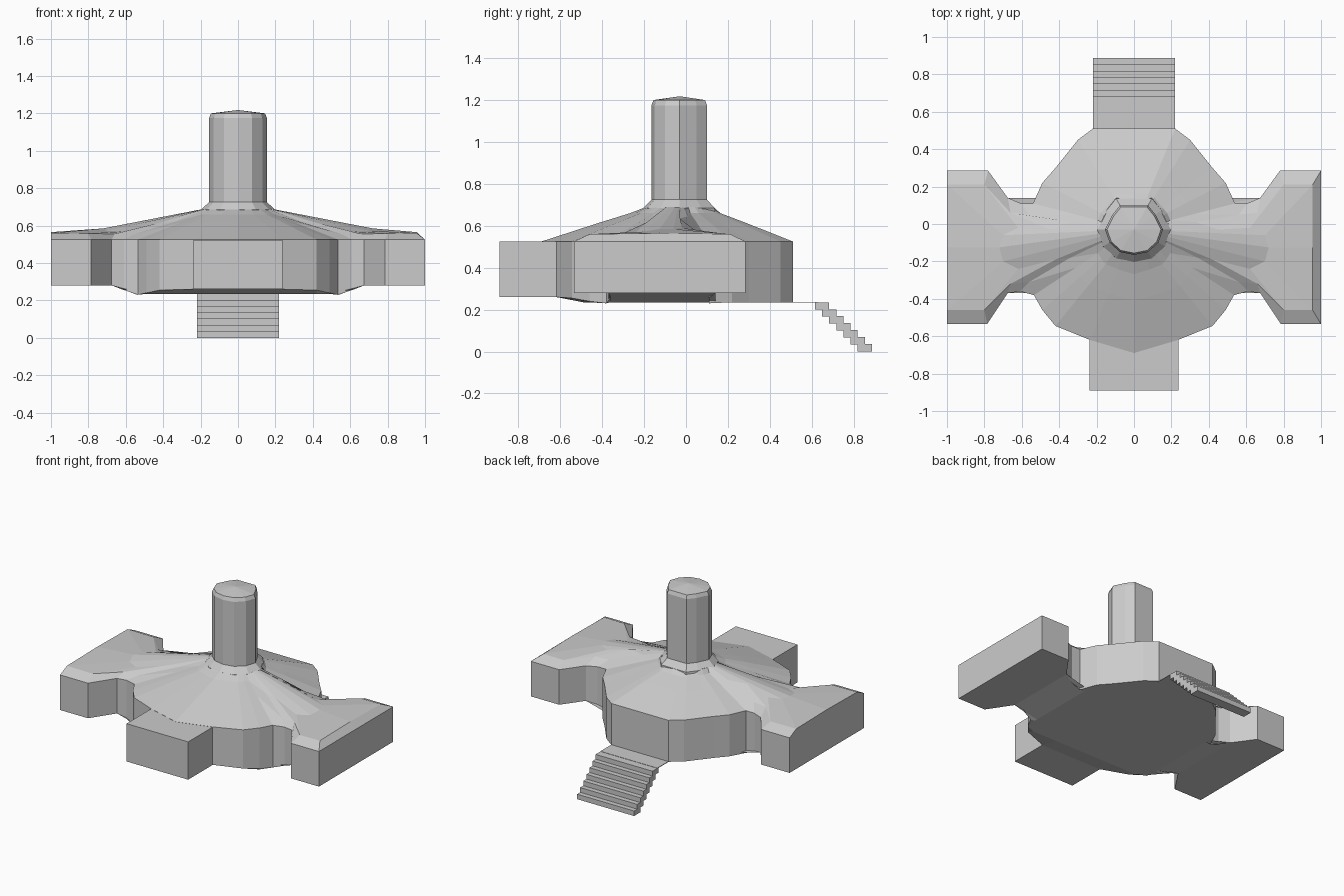
import bpy, bmesh
from math import hypot
from mathutils import Vector

if "Cube" in bpy.data.objects:
    bpy.data.objects.remove(bpy.data.objects["Cube"])

CY = -0.03  # centre of the roof cone in y


def make_object(name, bm):
    bmesh.ops.remove_doubles(bm, verts=bm.verts, dist=0.0005)
    bmesh.ops.recalc_face_normals(bm, faces=bm.faces)
    me = bpy.data.meshes.new(name)
    bm.to_mesh(me)
    bm.free()
    ob = bpy.data.objects.new(name, me)
    bpy.context.collection.objects.link(ob)
    return ob


def loft(name, rings, apex=None):
    """Skin equal-length closed rings; cap the first, cap or fan the last."""
    bm = bmesh.new()
    vr = [[bm.verts.new(p) for p in r] for r in rings]
    n = len(vr[0])
    for a, b in zip(vr, vr[1:]):
        for i in range(n):
            j = (i + 1) % n
            bm.faces.new((a[i], a[j], b[j], b[i]))
    bm.faces.new(vr[0])
    if apex:
        c = bm.verts.new(apex)
        for i in range(n):
            bm.faces.new((vr[-1][i], vr[-1][(i + 1) % n], c))
    else:
        bm.faces.new(vr[-1])
    return make_object(name, bm)


def box(name, lo, hi):
    bm = bmesh.new()
    bmesh.ops.create_cube(bm, size=1)
    lo, hi = Vector(lo), Vector(hi)
    for v in bm.verts:
        v.co = (lo + hi) / 2 + v.co * (hi - lo)
    return make_object(name, bm)


def mirror(ring):
    return ring + [(-p[0], *p[1:]) for p in reversed(ring) if p[0] > 1e-6]


# Body: half outline from back to front as (x, y, underside z)
outline = [(0, .51, .235), (.22, .51, .235), (.30, .45, .24), (.42, .30, .26),
           (.49, .22, .235), (.54, .11, .23), (.605, .11, .255), (.675, .14, .28),
           (.78, .285, .28), (1, .285, .28), (1, -.125, .28), (1, -.535, .28),
           (.785, -.535, .28), (.675, -.37, .28), (.61, -.36, .255),
           (.535, -.38, .23), (.49, -.46, .24), (.42, -.545, .255),
           (.235, -.62, .26), (0, -.69, .26)]
# Wing roof points that leave the cone: index -> (edge point, inner point)
wing_roof = {6: ((.56, .05, .565), (.33, .01, .645)),
             7: ((.66, .06, .565), (.45, -.03, .635)),
             8: ((.80, .21, .558), (.62, -.02, .59)),
             9: ((.955, .21, .56), (.70, -.06, .585)),
             10: ((.955, -.125, .565), (.72, -.125, .585)),
             11: ((.955, -.46, .56), (.70, -.20, .572)),
             12: ((.80, -.46, .558), (.62, -.24, .568)),
             13: ((.66, -.32, .555), (.42, -.19, .615)),
             14: ((.56, -.31, .552), (.34, -.18, .62))}

base, under, low, eaves, edge, inner, collar = ([] for _ in range(7))
for i, (x, y, z) in enumerate(outline):
    wing = 8 <= i <= 12
    low.append((x, y, z))
    eaves.append((x, y, .525))
    ux, uy = (.675, max(-.37, min(.14, y))) if wing else (x, y)
    under.append((ux, uy, z))
    base.append((min(ux, .50), max(uy, -.49), .235))
    if i in wing_roof:
        b, c = wing_roof[i]
    else:
        b, c = ((x * k, CY + (y - CY) * k, h) for k, h in ((.58, .615), (.36, .66)))
    edge.append(b)
    inner.append(c)
    r = hypot(c[0], c[1] - CY)
    collar.append((.18 * c[0] / r, CY + .16 * (c[1] - CY) / r, .69))

rings = [mirror(r) for r in (base, under, low, eaves, edge, inner, collar)]
# the left wing end has no chamfer
rings[4] = [(-1, *p[1:]) if p[0] < -.95 else p for p in rings[4]]
# the underside front is simple, so drop the low front tip behind the block
for k in (1, 2):
    rings[k] = [(p[0], max(p[1], -.62) if abs(p[0]) < .01 else p[1], p[2]) for p in rings[k]]
loft("main_body", rings)

# Tower: faceted shaft with a flared foot and a chamfered, slightly peaked top
tower = mirror([(0, .10), (.075, .10), (.115, .05), (.155, -.03), (.13, -.10),
                (.075, -.15), (0, -.165)])


def tower_ring(k, z):
    return [(x * k, CY + (y - CY) * k, z) for x, y in tower]


loft("tower", [tower_ring(1.3, .66), tower_ring(1.28, .685), tower_ring(1, .725),
               tower_ring(1, 1.175), tower_ring(.93, 1.2)], apex=(0, CY, 1.218))

# Front block
box("front_block", (-.238, -.89, .26), (.238, -.5, .524))

# Boarding ramp: thin landing plate and a zigzag flight of steps
box("landing_plate", (-.22, .50, .233), (.22, .63, .237))
W, RUN, RISE, N = .22, .034, .0333, 7
top, bottom = [], []
for i in range(N):
    y, z = .615 + RUN * i, .235 - RISE * i
    top += [(y + (RUN if i else 0), z), (y + 2 * RUN, z)]
    bottom += [(y, z - .035), (y + (RUN if i < N - 1 else 2 * RUN), z - .035)]
profile = [(.615, .235)] + top[1:] + bottom[::-1]
loft("stairs", [[(s * W, y, max(z, 0)) for y, z in profile] for s in (-1, 1)])
